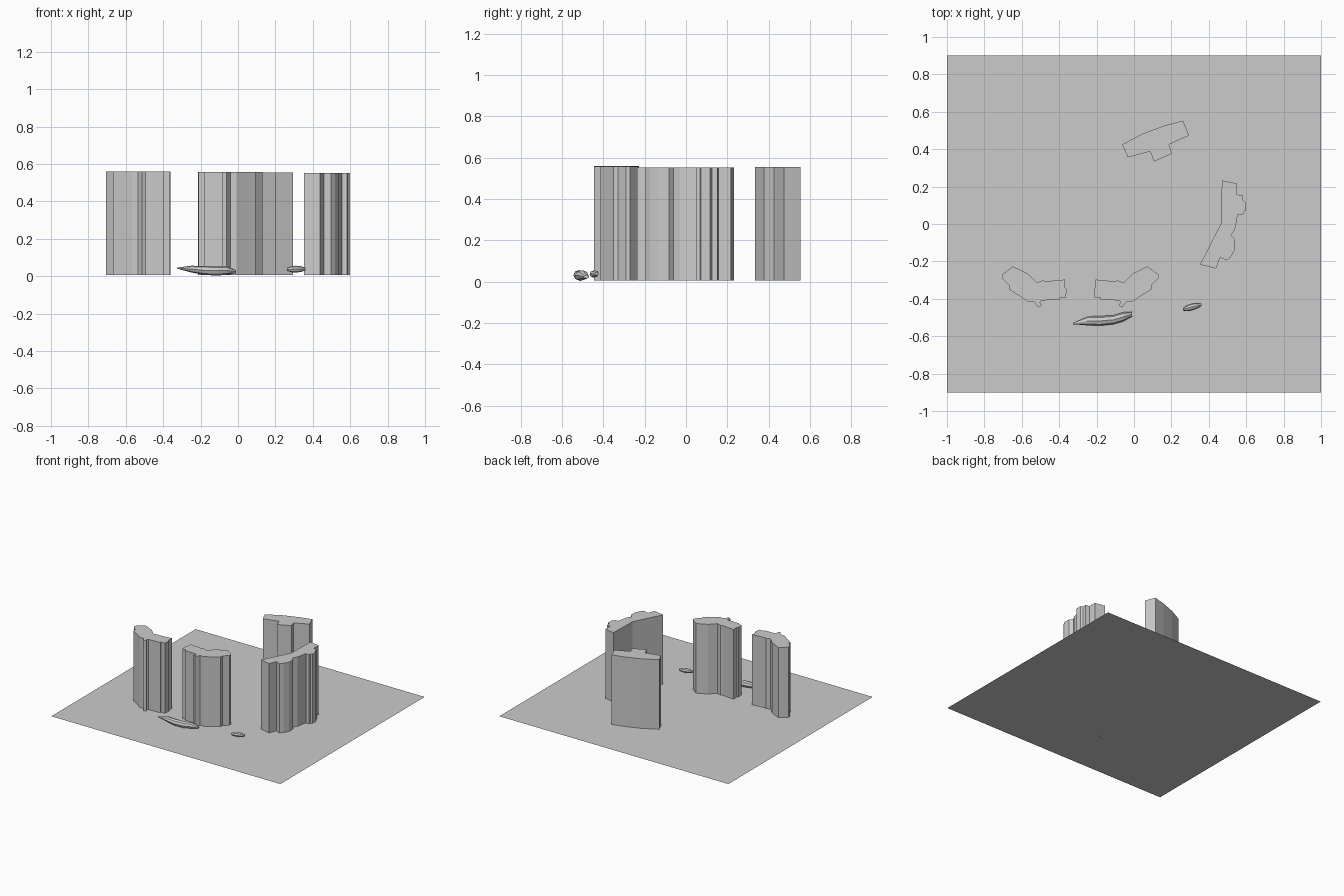
import bpy, bmesh, math

if "Cube" in bpy.data.objects:
    bpy.data.objects.remove(bpy.data.objects["Cube"])

GROUND_Z = 0.006


def finish(name, bm):
    bmesh.ops.recalc_face_normals(bm, faces=bm.faces)
    mesh = bpy.data.meshes.new(name)
    bm.to_mesh(mesh)
    bm.free()
    obj = bpy.data.objects.new(name, mesh)
    bpy.context.collection.objects.link(obj)
    return obj


def tower(name, outline, top):
    """Extrude a floor plan from the ground up to the roof."""
    bm = bmesh.new()
    base = bm.faces.new([bm.verts.new((x, y, GROUND_Z)) for x, y in outline])
    ext = bmesh.ops.extrude_face_region(bm, geom=[base], use_keep_orig=True)
    for v in ext["geom"]:
        if isinstance(v, bmesh.types.BMVert):
            v.co.z = top
    return finish(name, bm)


def rock(name, sections, sides=8):
    """Loft rings (x, y, z, half width, half height) along x."""
    bm = bmesh.new()
    rings = []
    for x, y, z, w, h in sections:
        angles = [2 * math.pi * i / sides for i in range(sides)]
        rings.append([bm.verts.new((x, y + w * math.cos(a), z + h * math.sin(a)))
                      for a in angles])
    for r0, r1 in zip(rings, rings[1:]):
        for i in range(sides):
            j = (i + 1) % sides
            bm.faces.new((r0[i], r0[j], r1[j], r1[i]))
    bm.faces.new(rings[0])
    bm.faces.new(rings[-1])
    return finish(name, bm)


# ground sheet
bm = bmesh.new()
bm.faces.new([bm.verts.new((x, y, GROUND_Z))
              for x, y in ((-1, -.9), (1, -.9), (1, .9), (-1, .9))])
finish("ground_sheet", bm)

# back tower
tower("back_tower", [
    (-.064, .425), (.048, .484), (.166, .527), (.262, .553), (.294, .473),
    (.187, .425), (.203, .377), (.107, .334), (.086, .388), (-.032, .356)], .555)

# right tower
tower("right_tower", [
    (.47, .233), (.551, .217), (.551, .158), (.583, .152), (.583, .126),
    (.599, .115), (.599, .072), (.588, .067), (.583, .051), (.556, .051),
    (.551, .029), (.54, -.029), (.519, -.061), (.54, -.083), (.54, -.136),
    (.519, -.174), (.497, -.195), (.46, -.179), (.439, -.238), (.353, -.217),
    (.465, .003)], .553)

# left pair of towers, mirrored copies of one plan
wing = [
    (-.705, -.27), (-.647, -.227), (-.567, -.265), (-.519, -.313), (-.487, -.302),
    (-.471, -.307), (-.369, -.297), (-.369, -.34), (-.36, -.345), (-.364, -.393),
    (-.396, -.393), (-.396, -.404), (-.497, -.409), (-.503, -.42), (-.492, -.436),
    (-.513, -.446), (-.524, -.43), (-.535, -.414), (-.567, -.414), (-.642, -.366),
    (-.668, -.35), (-.668, -.329), (-.705, -.291)]
tower("left_tower", wing, .56)
tower("middle_tower", [(-.575 - x, y) for x, y in wing], .556)

# long flat rock
rock("long_rock", [
    (-.325, -.532, .043, .004, .003), (-.25, -.518, .038, .024, .018),
    (-.18, -.518, .031, .026, .024), (-.11, -.512, .029, .024, .026),
    (-.06, -.497, .031, .025, .023), (-.01, -.482, .024, .013, .008)])

# small rounded pebble
rock("small_pebble", [
    (.262, -.456, .037, .007, .008), (.285, -.45, .037, .016, .016),
    (.31, -.443, .038, .019, .018), (.335, -.438, .038, .016, .016),
    (.36, -.431, .038, .007, .008)])
